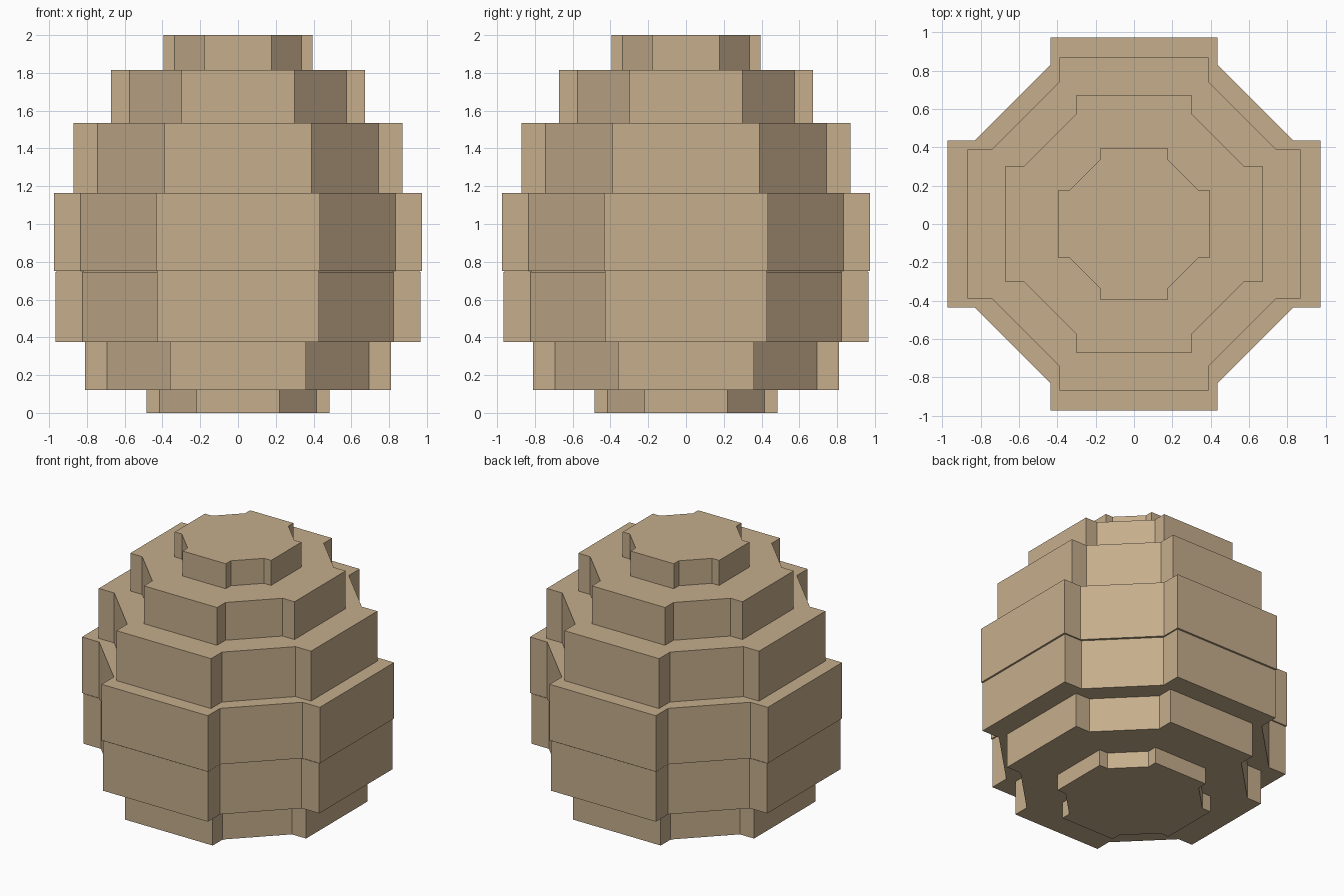
import bpy, bmesh

if "Cube" in bpy.data.objects:
    bpy.data.objects.remove(bpy.data.objects["Cube"])

tan = bpy.data.materials.new("tan")
tan.diffuse_color = (0.56, 0.42, 0.265, 1)
tan.use_nodes = True
tan.node_tree.nodes["Principled BSDF"].inputs["Base Color"].default_value = tan.diffuse_color

# Stacked tiers: bottom z, top z, outer reach, arm half width, diagonal corner
TIERS = [
    (0.0, 0.12, 0.485, 0.22, 0.415),
    (0.12, 0.375, 0.81, 0.36, 0.693),
    (0.375, 0.745, 0.967, 0.43, 0.823),
    (0.75, 1.165, 0.975, 0.435, 0.833),
    (1.165, 1.535, 0.87, 0.388, 0.743),
    (1.535, 1.815, 0.673, 0.30, 0.575),
    (1.815, 2.0, 0.395, 0.177, 0.337),
]


def outline(reach, arm, corner):
    """Square-armed octagon: one side's points turned four times."""
    side = [(corner, -arm), (reach, -arm), (reach, arm), (corner, arm)]
    points = []
    for _ in range(4):
        points += side
        side = [(-y, x) for x, y in side]
    return points


def tier(name, z0, z1, reach, arm, corner):
    bm = bmesh.new()
    base = bm.faces.new([bm.verts.new((x, y, z0)) for x, y in outline(reach, arm, corner)])
    grown = bmesh.ops.extrude_face_region(bm, geom=[base], use_keep_orig=True)
    top = [v for v in grown["geom"] if isinstance(v, bmesh.types.BMVert)]
    bmesh.ops.translate(bm, verts=top, vec=(0, 0, z1 - z0))
    bmesh.ops.recalc_face_normals(bm, faces=bm.faces)
    mesh = bpy.data.meshes.new(name)
    bm.to_mesh(mesh)
    bm.free()
    mesh.materials.append(tan)
    bpy.context.collection.objects.link(bpy.data.objects.new(name, mesh))


for i, spec in enumerate(TIERS, 1):
    tier(f"egg_tier_{i}", *spec)

# Thin core filling the seam between the two widest tiers
tier("seam_core", 0.745, 0.75, 0.96, 0.425, 0.818)
